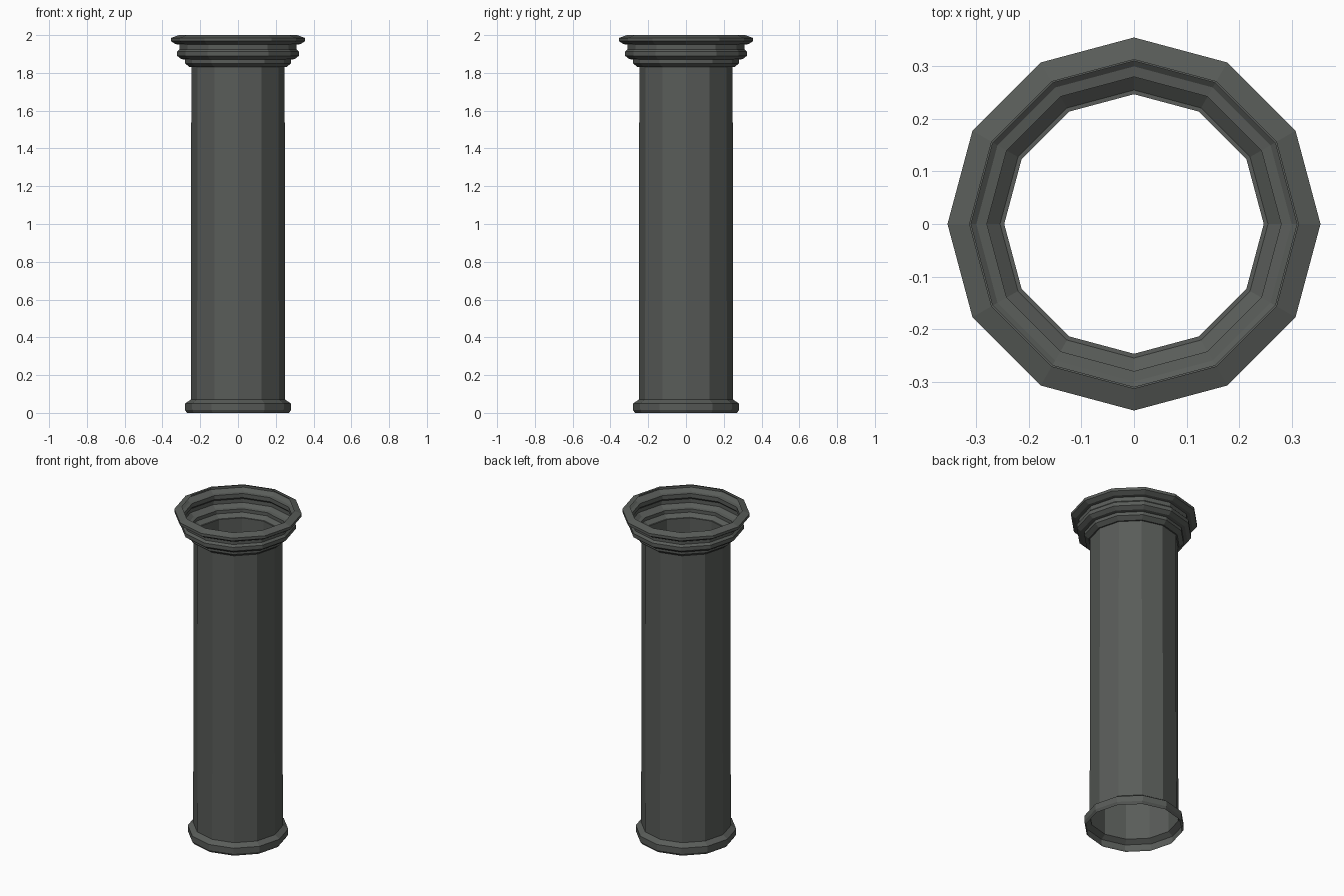
import bpy, bmesh, math

if "Cube" in bpy.data.objects:
    bpy.data.objects.remove(bpy.data.objects["Cube"])

SIDES = 12

stone = bpy.data.materials.new("dark grey stone")
stone.diffuse_color = (0.10, 0.108, 0.10, 1)
stone.use_nodes = True
stone.node_tree.nodes["Principled BSDF"].inputs["Base Color"].default_value = stone.diffuse_color


def lathe(name, profile):
    """Open faceted shell of revolution from (radius, height) points."""
    bm = bmesh.new()
    rings = [[bm.verts.new((r * math.cos(2 * math.pi * i / SIDES),
                            r * math.sin(2 * math.pi * i / SIDES), z))
              for i in range(SIDES)] for r, z in profile]
    for lo, hi in zip(rings, rings[1:]):
        for i in range(SIDES):
            j = (i + 1) % SIDES
            bm.faces.new((lo[i], lo[j], hi[j], hi[i]))
    mesh = bpy.data.meshes.new(name)
    bm.to_mesh(mesh)
    bm.free()
    mesh.materials.append(stone)
    obj = bpy.data.objects.new(name, mesh)
    bpy.context.collection.objects.link(obj)
    return obj


# base moulding
lathe("base_moulding", [(0.27, 0), (0.28, 0.015), (0.28, 0.05), (0.25, 0.07)])
# plain shaft
lathe("shaft", [(0.25, 0.07), (0.247, 1.83)])
# stepped capital, hollow with an open top
lathe("capital", [(0.247, 1.83), (0.255, 1.83), (0.28, 1.85), (0.28, 1.87),
                  (0.30, 1.873), (0.322, 1.89), (0.322, 1.913), (0.31, 1.925),
                  (0.31, 1.95), (0.33, 1.952), (0.355, 1.968), (0.355, 1.985),
                  (0.313, 2.0)])
